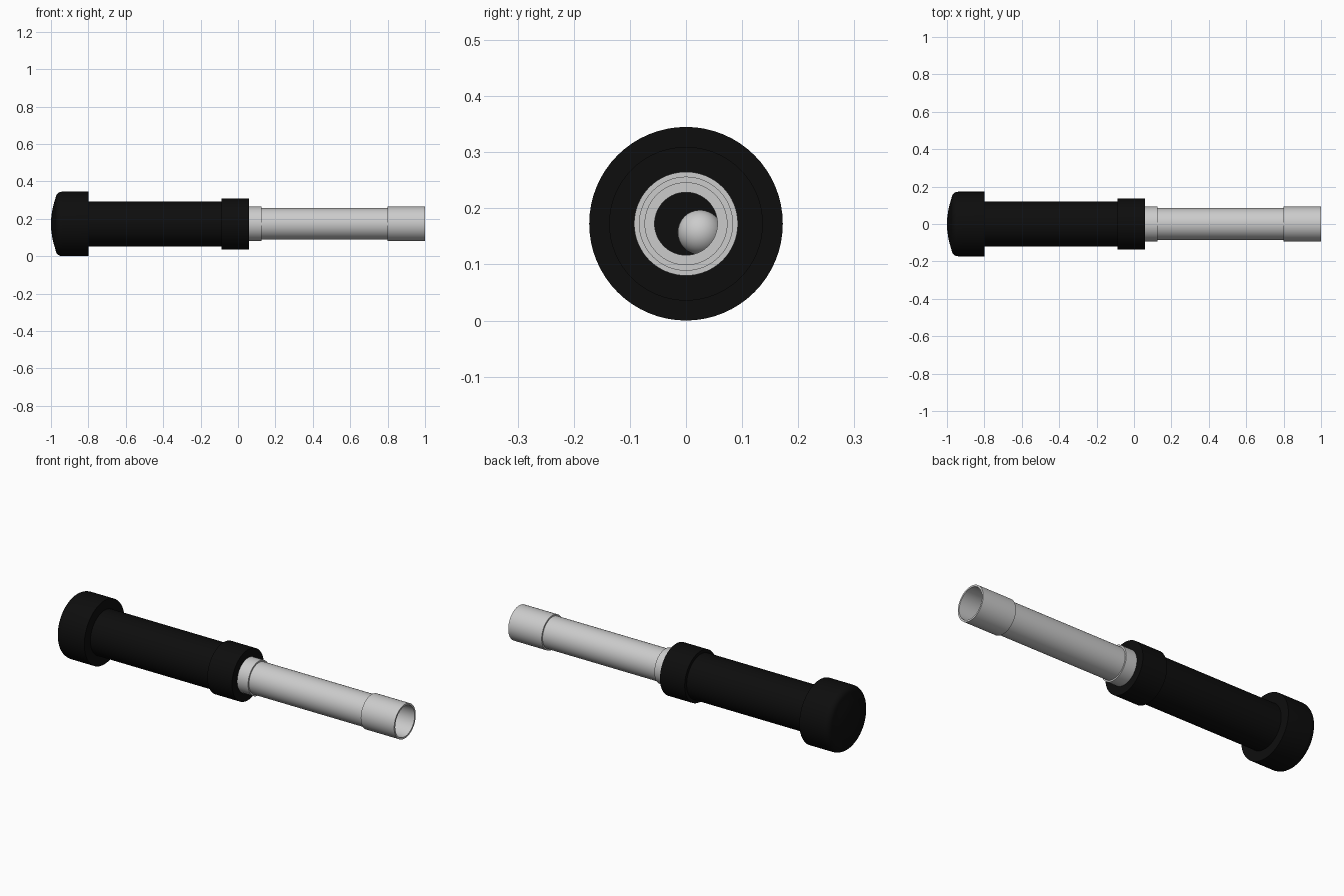
import bpy, bmesh, math

if "Cube" in bpy.data.objects:
    bpy.data.objects.remove(bpy.data.objects["Cube"])

AXIS_Z = 0.1725   # height of the long axis
SIDES = 64


def material(name, rgb):
    m = bpy.data.materials.new(name)
    m.diffuse_color = (*rgb, 1)
    m.use_nodes = True
    m.node_tree.nodes["Principled BSDF"].inputs["Base Color"].default_value = m.diffuse_color
    return m


black = material("black_rubber", (0.004, 0.004, 0.004))


def lathe(name, profile, mat=None, closed=True):
    """Revolve (x, radius) points around the long axis."""
    bm = bmesh.new()
    vs = [bm.verts.new((x, 0, r)) for x, r in profile]
    edges = [bm.edges.new(p) for p in zip(vs, vs[1:])]
    if closed:
        edges.append(bm.edges.new((vs[-1], vs[0])))
    bmesh.ops.spin(bm, geom=vs + edges, cent=(0, 0, 0), axis=(1, 0, 0),
                   angle=math.tau, steps=SIDES, use_duplicate=False)
    bmesh.ops.remove_doubles(bm, verts=bm.verts, dist=1e-5)
    bmesh.ops.recalc_face_normals(bm, faces=bm.faces)
    me = bpy.data.meshes.new(name)
    bm.to_mesh(me)
    bm.free()
    ob = bpy.data.objects.new(name, me)
    bpy.context.collection.objects.link(ob)
    ob.location.z = AXIS_Z
    if mat:
        me.materials.append(mat)
    bpy.context.view_layer.objects.active = ob
    ob.select_set(True)
    bpy.ops.object.shade_smooth_by_angle(angle=math.radians(30))
    ob.select_set(False)
    return ob


# End cap: shallow dome, rounded shoulder, flat front face
dome = [(-1 + 0.025 * (r / 0.14) ** 2, r) for r in (0, 0.035, 0.07, 0.105, 0.14)]
shoulder = [(-0.94 - 0.035 * math.cos(a), 0.14 + 0.0325 * math.sin(a))
            for a in (math.pi / 2 * i / 6 for i in range(1, 7))]
lathe("end_cap", dome + shoulder + [(-0.8, 0.1725), (-0.8, 0.11), (-0.9, 0.11), (-0.9, 0)],
      black, closed=False)

# Hollow grip and the collar at its front
lathe("grip", [(-0.9, 0.12), (-0.06, 0.12), (-0.06, 0.075), (-0.85, 0.075), (-0.85, 0), (-0.9, 0)],
      black, closed=False)
lathe("collar", [(-0.088, 0.118), (-0.088, 0.137), (0.06, 0.137), (0.06, 0.075), (-0.06, 0.075), (-0.06, 0.118)],
      black)

# Grey barrel parts, open at the mouth
lathe("barrel_ring", [(0.04, 0.0925), (0.125, 0.0925), (0.125, 0.056), (0.04, 0.056)])
lathe("barrel", [(0.12, 0.0845), (0.805, 0.0845), (0.805, 0.073), (0.12, 0.073)])
lathe("muzzle_sleeve", [(0.8, 0.0925), (1.0, 0.0925), (1.0, 0.083), (0.8, 0.083)])

# Loose ball inside the bore
bpy.ops.mesh.primitive_uv_sphere_add(segments=32, ring_count=16, radius=0.04,
                                     location=(-0.03, 0.025, AXIS_Z - 0.0155))
bpy.context.object.name = "ball"
bpy.ops.object.shade_smooth()
